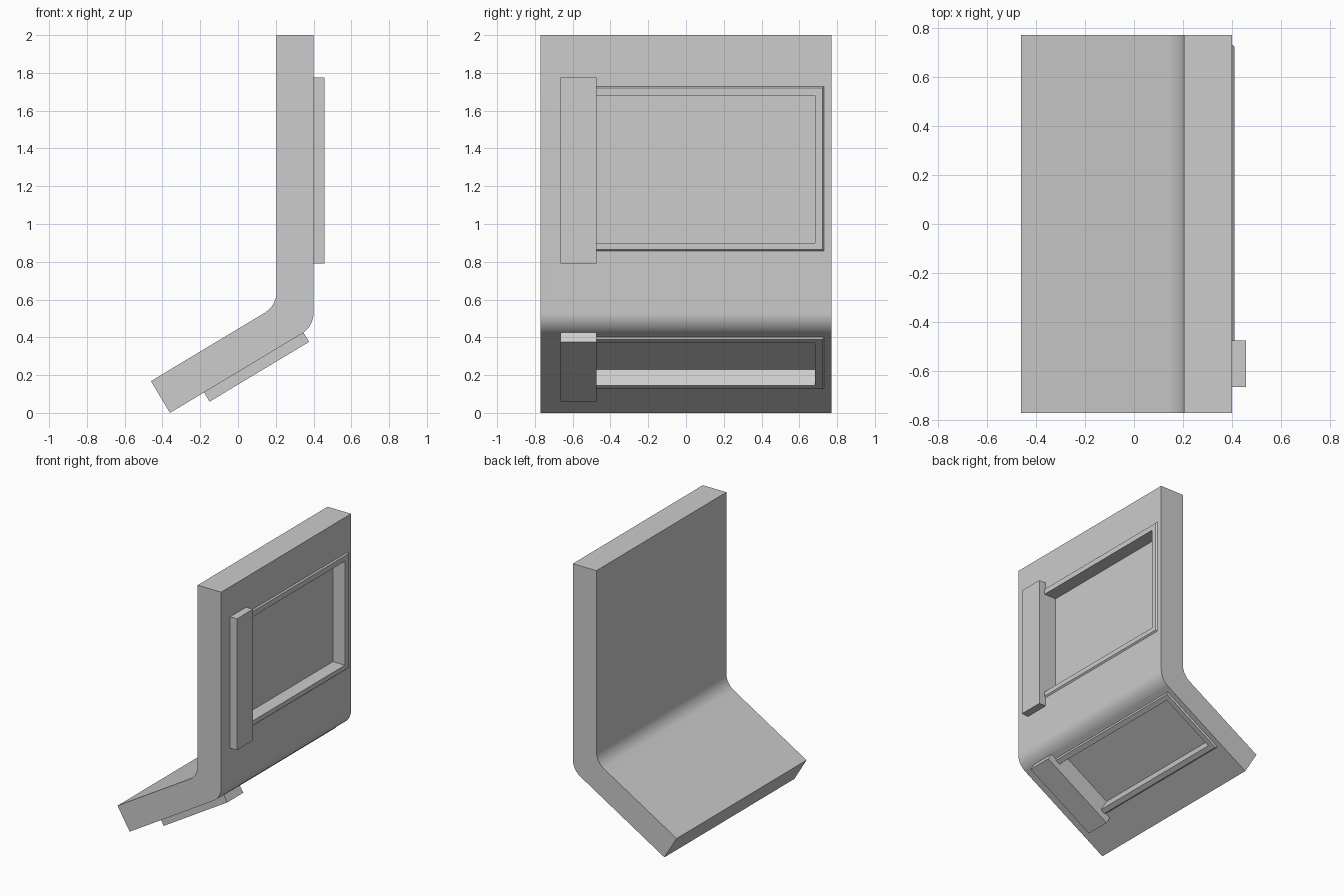
import bpy
import bmesh
import math
from mathutils import Vector

cube = bpy.data.objects.get("Cube")
if cube:
    bpy.data.objects.remove(cube, do_unlink=True)

grey = bpy.data.materials.new("plain grey")
grey.use_nodes = True
COLOUR = (0.604, 0.604, 0.604, 1)
grey.diffuse_color = COLOUR
grey.node_tree.nodes["Principled BSDF"].inputs["Base Color"].default_value = COLOUR

HALF = 0.77                      # half depth along y
TILT = math.radians(31)          # slope of the lower leg
SLOPE = Vector((math.cos(TILT), 0, math.sin(TILT)))
UNDER = Vector((math.sin(TILT), 0, -math.cos(TILT)))
UP, OUT = Vector((0, 0, 1)), Vector((1, 0, 0))


def finish(name, bm):
    bmesh.ops.recalc_face_normals(bm, faces=bm.faces)
    mesh = bpy.data.meshes.new(name)
    bm.to_mesh(mesh)
    bm.free()
    mesh.materials.append(grey)
    obj = bpy.data.objects.new(name, mesh)
    bpy.context.collection.objects.link(obj)
    return obj


def activate(obj):
    bpy.ops.object.select_all(action='DESELECT')
    obj.select_set(True)
    bpy.context.view_layer.objects.active = obj


def fillet(before, corner, after, radius, steps=10):
    """Points of a round corner between two straight edges."""
    a, b = (before - corner).normalized(), (after - corner).normalized()
    half = a.angle(b) / 2
    reach = radius / math.tan(half)
    centre = corner + (a + b).normalized() * radius / math.sin(half)
    start = (corner + a * reach - centre).normalized()
    end = (corner + b * reach - centre).normalized()
    return [centre + start.slerp(end, i / steps) * radius for i in range(steps + 1)]


def slab(name, origin, along, out, t, y, n, flare=0):
    """Block on a face: t along it, y across it, n out of it; flare widens its base."""
    bm = bmesh.new()
    rings = []
    for depth, grow in ((n[0], flare), (n[1], 0)):
        t0, t1, y0, y1 = t[0] - grow, t[1] + grow, y[0], y[1] + grow
        rings.append([bm.verts.new(origin + along * p + out * depth + Vector((0, q, 0)))
                      for p, q in ((t0, y0), (t1, y0), (t1, y1), (t0, y1))])
    low, high = rings
    bm.faces.new(low)
    bm.faces.new(high)
    for i in range(4):
        j = (i + 1) % 4
        bm.faces.new((low[i], low[j], high[j], high[i]))
    return finish(name, bm)


def cut(obj, cutter):
    mod = obj.modifiers.new("recess", 'BOOLEAN')
    mod.operation, mod.object, mod.solver = 'DIFFERENCE', cutter, 'EXACT'
    activate(obj)
    bpy.ops.object.modifier_apply(modifier=mod.name)


# Bent body: side profile pulled along y
toe = Vector((-0.36, 0, 0))
heel = toe - UNDER * 0.196
outer_bend = toe + SLOPE * (0.76 / SLOPE.x)
inner_bend = heel + SLOPE * ((0.204 - heel.x) / SLOPE.x)
outer_top, inner_top = Vector((0.4, 0, 2)), Vector((0.204, 0, 2))
profile = [toe, *fillet(toe, outer_bend, outer_top, 0.13), outer_top,
           inner_top, *fillet(inner_top, inner_bend, heel, 0.13), heel]
bm = bmesh.new()
face = bm.faces.new([bm.verts.new(p - Vector((0, HALF, 0))) for p in profile])
grown = bmesh.ops.extrude_face_region(bm, geom=[face])["geom"]
bmesh.ops.translate(bm, vec=(0, 2 * HALF, 0),
                    verts=[v for v in grown if isinstance(v, bmesh.types.BMVert)])
body = finish("bent_body", bm)

# On each leg: recess, raised rim round it, and a cross bar closing its near end
legs = (
    ("upper", Vector((0.4, 0, 0)), UP, OUT, (0.79, 1.775), (0.865, 1.72), (0.90, 1.68)),
    ("lower", toe, SLOPE, UNDER, (0.21, 0.825), (0.262, 0.772), (0.298, 0.735)),
)
for name, origin, along, out, bar_t, rim_t, recess_t in legs:
    slab(name + "_bar", origin, along, out, bar_t, (-0.665, -0.475), (0, 0.057))
    rim = slab(name + "_rim", origin, along, out, rim_t, (-0.5, 0.722), (0, 0.01), 0.009)
    cutter = slab(name + "_cutter", origin, along, out, recess_t, (-0.475, 0.682), (-0.09, 0.05))
    cutter.hide_render = True
    cut(body, cutter)
    cut(rim, cutter)
    bpy.data.objects.remove(cutter, do_unlink=True)

activate(body)
bpy.ops.object.shade_smooth_by_angle(angle=math.radians(30))
